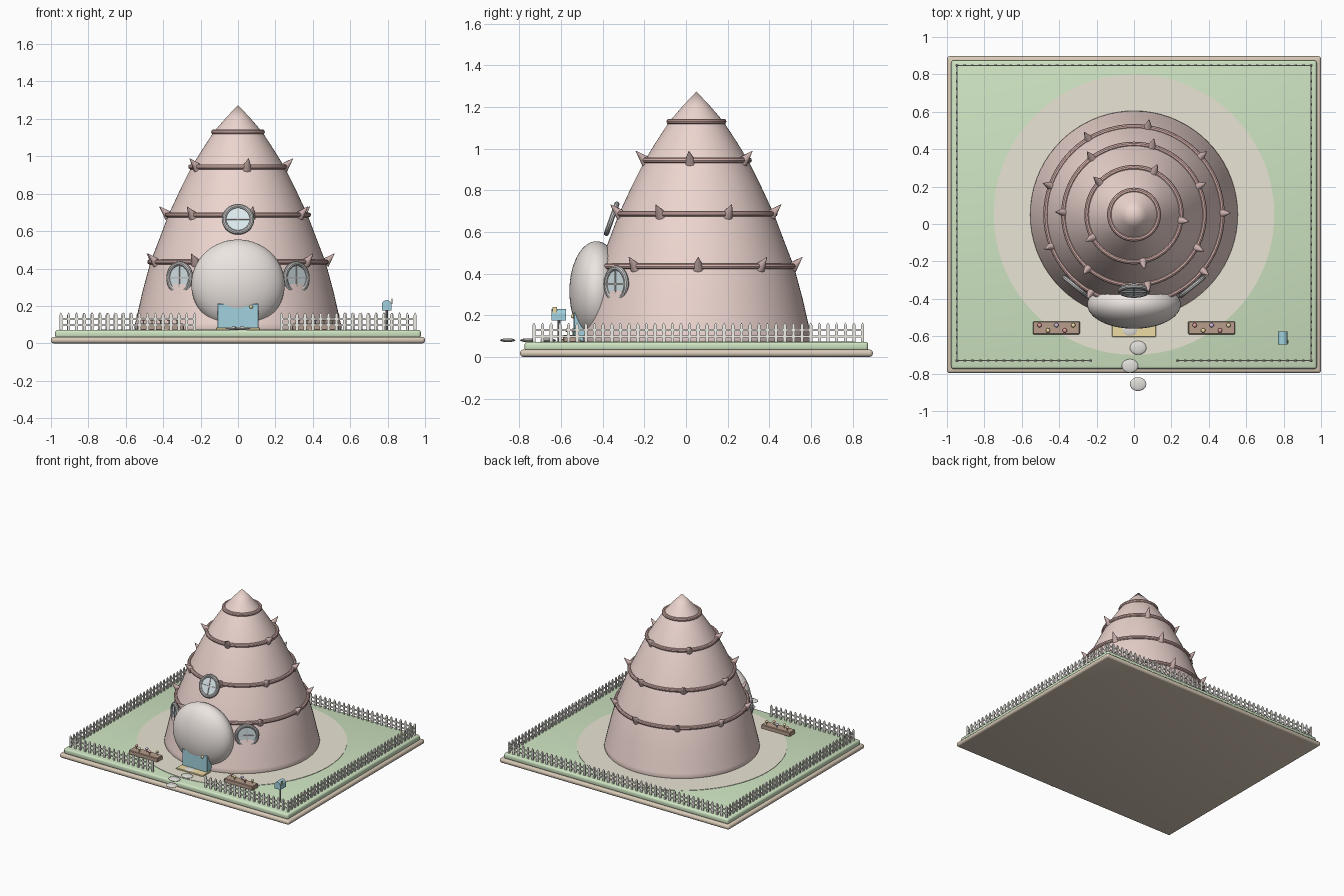
import bpy, bmesh
from math import radians, pi, sin, cos
from mathutils import Vector, Matrix

if "Cube" in bpy.data.objects:
    bpy.data.objects.remove(bpy.data.objects["Cube"])

CY, G = 0.05, 0.072          # house centre in y, ground level


def mat(name, *rgb):
    m = bpy.data.materials.new(name)
    m.diffuse_color = (*rgb, 1)
    m.use_nodes = True
    m.node_tree.nodes["Principled BSDF"].inputs["Base Color"].default_value = m.diffuse_color
    return m


PINK = mat("pink_wall", .84, .66, .62)
ROSE = mat("rose_trim", .70, .46, .43)
THORN = mat("thorn", .58, .42, .40)
PALE = mat("pale_shell", .84, .78, .75)
BROWN = mat("earth", .70, .60, .48)
GRASS = mat("grass", .62, .78, .54)
SAND = mat("sand", .82, .78, .66)
BLUE = mat("blue", .36, .65, .74)
GLASS = mat("glass", .72, .84, .88)
FRAME = mat("frame", .78, .80, .80)
WHITE = mat("fence_white", .88, .86, .80)
STONE = mat("stone", .75, .74, .70)
YELLOW = mat("yellow", .86, .72, .38)
WOOD = mat("wood", .48, .34, .26)
DARK = mat("dark_post", .28, .26, .25)
RED = mat("red_petal", .8, .35, .35)
VIOLET = mat("violet_petal", .62, .5, .75)


def obj(name, bm, m, smooth=True):
    bmesh.ops.recalc_face_normals(bm, faces=bm.faces)
    me = bpy.data.meshes.new(name)
    bm.to_mesh(me)
    bm.free()
    o = bpy.data.objects.new(name, me)
    bpy.context.collection.objects.link(o)
    me.materials.append(m)
    if smooth:
        bpy.ops.object.select_all(action='DESELECT')
        o.select_set(True)
        bpy.context.view_layer.objects.active = o
        bpy.ops.object.shade_smooth_by_angle(angle=radians(35))
    return o


def add_box(bm, c, s, M=Matrix()):
    bmesh.ops.create_cube(bm, size=1, matrix=M @ Matrix.Translation(c) @ Matrix.Diagonal((*s, 1)))


def add_cyl(bm, c, r1, r2, h, n=32, M=Matrix()):
    bmesh.ops.create_cone(bm, cap_ends=True, segments=n, radius1=r1, radius2=r2,
                          depth=h, matrix=M @ Matrix.Translation(c))


def add_ball(bm, c, s, u=16, v=10):
    bmesh.ops.create_uvsphere(bm, u_segments=u, v_segments=v, radius=1,
                              matrix=Matrix.Translation(c) @ Matrix.Diagonal((*s, 1)))


def lathe(bm, prof, M, n=72, closed=False):
    vs = [bm.verts.new((r, 0, z)) for r, z in prof]
    es = [bm.edges.new(p) for p in zip(vs, vs[1:] + (vs[:1] if closed else []))]
    bmesh.ops.spin(bm, geom=vs + es, axis=(0, 0, 1), cent=(0, 0, 0), angle=2 * pi,
                   steps=n, use_merge=True)
    bmesh.ops.remove_doubles(bm, verts=bm.verts, dist=1e-5)
    bmesh.ops.transform(bm, matrix=M, verts=bm.verts)


def torus(name, R, r, M, m, n=64):
    bm = bmesh.new()
    lathe(bm, [(R + r * cos(a * pi / 5), r * sin(a * pi / 5)) for a in range(10)], M, n, True)
    return obj(name, bm, m)


def box(name, c, s, m, bevel=0, seg=3):
    bm = bmesh.new()
    add_box(bm, c, s)
    if bevel:
        bmesh.ops.bevel(bm, geom=bm.edges[:], offset=bevel, segments=seg, profile=.5, affect='EDGES')
    return obj(name, bm, m)


# plot
box("earth_slab", (0, CY, .0175), (2, 1.694, .035), BROWN, .015)
box("lawn", (0, CY, .05), (1.955, 1.65, .044), GRASS, .014)
bm = bmesh.new()
add_cyl(bm, (0, CY, G), .75, .75, .006, 72)
obj("sand_circle", bm, SAND)

# conical house
bm = bmesh.new()
lathe(bm, [(0, .07), (.55, .07), (.555, .085), (.549, .11), (.535, .17), (.51, .28), (.468, .435),
           (.42, .56), (.372, .687), (.31, .82), (.248, .944), (.195, 1.03), (.13, 1.13),
           (.065, 1.205), (0, 1.274)], Matrix.Translation((0, CY, 0)))
obj("cone_house", bm, PINK)

# rings with thorns
for i, (R, z, n) in enumerate([(.471, .435, 9), (.376, .687, 7), (.252, .944, 5), (.13, 1.13, 0)]):
    torus(f"ring_{i}", R, .014, Matrix.Translation((0, CY, z)), ROSE, 72)
    if n:
        bm = bmesh.new()
        for k in range(n):
            a = radians(281) + 2 * pi * k / n
            d = Vector((cos(a), sin(a), 1)).normalized()
            p = Vector((R * cos(a), CY + R * sin(a), z))
            M = Matrix.Translation(p) @ d.to_track_quat('Z', 'Y').to_matrix().to_4x4()
            add_cyl(bm, (0, 0, .026), .028, .001, .075, 10, M)
        obj(f"thorns_{i}", bm, THORN)

# bulging porch, door, step
bm = bmesh.new()
add_ball(bm, (0, -.43, .315), (.25, .13, .24), 48, 28)
obj("porch_shell", bm, PALE)
box("door", (0, -.475, .142), (.22, .13, .14), BLUE, .004, 1)
bm = bmesh.new()
add_ball(bm, (.07, -.543, .195), (.01, .01, .01))
obj("door_knob", bm, YELLOW)
box("door_step", (0, -.555, .077), (.234, .10, .014), YELLOW, .003, 1)


# round windows with cross bars
def window(name, p, n, R):
    M = Matrix.Translation(p) @ Vector(n).to_track_quat('Z', 'Y').to_matrix().to_4x4()
    torus(name + "_frame", R, .013, M, FRAME, 40)
    bm = bmesh.new()
    add_cyl(bm, (0, 0, 0), R, R, .008, 40, M)
    obj(name + "_glass", bm, GLASS)
    bm = bmesh.new()
    add_box(bm, (0, 0, .004), (2 * R, .008, .01), M)
    add_box(bm, (0, 0, .004), (.008, 2 * R, .01), M)
    obj(name + "_bars", bm, FRAME, False)


window("upper_window", (0, -.357, .663), (0, -cos(.34), sin(.34)), .074)
for s in (-1, 1):
    a = radians(51)
    window("side_window", (s * .495 * cos(a), CY - .495 * sin(a), .35), (s * cos(a), -sin(a), 0), .076)


# picket fence
def fence(name, a, b):
    a, b = Vector(a), Vector(b)
    L = (b - a).length
    d = (b - a).normalized()
    M = Matrix.Translation((a.x, a.y, G)) @ Matrix.Rotation(Vector((1, 0)).angle_signed(d) * -1, 4, 'Z')
    bm = bmesh.new()
    n = round(L / .041)
    for k in range(n + 1):
        x = L * k / n
        add_box(bm, (x, 0, .04), (.015, .009, .08), M)
        top = sorted(bm.verts[-8:], key=lambda v: v.co.z)[4:]
        # pointed tip on each picket
        f = next(f for f in top[0].link_faces if all(v in top for v in f.verts))
        tip = bmesh.ops.poke(bm, faces=[f])['verts'][0]
        tip.co.z += .013
    for z in (.026, .058):
        add_box(bm, (L / 2, 0, z), (L, .006, .01), M)
    obj(name, bm, WHITE, False)


FX, FB, FF = .947, .848, -.73
fence("fence_back", (-FX, FB), (FX, FB))
fence("fence_left", (-FX, FF), (-FX, FB))
fence("fence_right", (FX, FF), (FX, FB))
fence("fence_front_left", (-FX, FF), (-.232, FF))
fence("fence_front_right", (.232, FF), (FX, FF))

# stepping stones
bm = bmesh.new()
for k in range(4):
    add_ball(bm, (-.022 if k % 2 == 0 else .022, -.565 - .097 * k, .08), (.044, .037, .009), 20, 10)
obj("stepping_stones", bm, STONE)

# flower planters
for s in (-1, 1):
    x0 = s * .415
    box("planter", (x0, -.555, .088), (.25, .07, .034), WOOD, .004, 1)
    stems = bmesh.new()
    for k in range(5):
        x, y = x0 + (k - 2) * .045, -.555 + (.014 if k % 2 == 0 else -.014)
        add_cyl(stems, (x, y, .112), .003, .003, .03, 6)
        bm = bmesh.new()
        add_ball(bm, (x, y, .128), (.012, .012, .009), 10, 6)
        obj("flower", bm, (RED, YELLOW, VIOLET)[k % 3])
    obj("flower_stems", stems, GRASS)

# mailbox
MX, MY = .795, -.61
bm = bmesh.new()
add_cyl(bm, (MX, MY, .125), .007, .007, .115, 10)
obj("mailbox_post", bm, DARK)
bm = bmesh.new()
add_box(bm, (MX, MY, .19), (.052, .07, .03))
add_cyl(bm, (0, 0, 0), .026, .026, .07, 24,
        Matrix.Translation((MX, MY, .205)) @ Matrix.Rotation(pi / 2, 4, 'X'))
obj("mailbox", bm, BLUE)
box("mailbox_flag", (MX + .029, MY - .02, .225), (.005, .02, .03), YELLOW)
